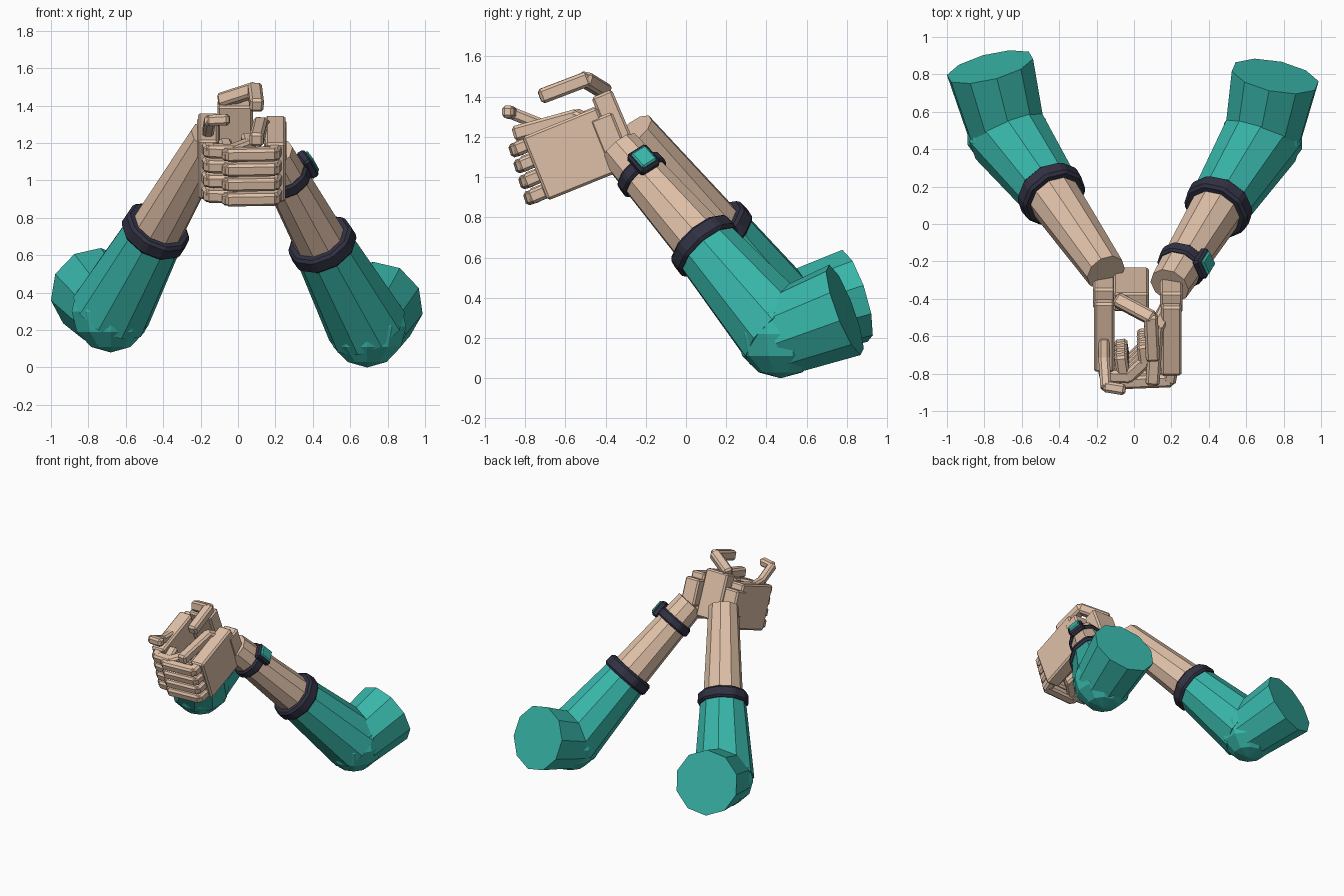
import bpy, bmesh
from mathutils import Vector, Matrix

if "Cube" in bpy.data.objects:
    bpy.data.objects.remove(bpy.data.objects["Cube"])


def material(name, rgb):
    m = bpy.data.materials.new(name)
    m.diffuse_color = (*rgb, 1)
    m.use_nodes = True
    m.node_tree.nodes["Principled BSDF"].inputs["Base Color"].default_value = m.diffuse_color
    return m


SKIN = material("skin", (0.74, 0.53, 0.39))
TEAL = material("sleeve_cloth", (0.04, 0.47, 0.40))
DARK = material("dark_trim", (0.03, 0.03, 0.055))


def frame(center, axis, up):
    # z along the axis, y near up
    z = Vector(axis).normalized()
    y = Vector(up)
    y = (y - z * y.dot(z)).normalized()
    x = y.cross(z)
    m = Matrix((x, y, z)).transposed().to_4x4()
    m.translation = Vector(center)
    return m


def finish(name, bm, mat, bevel=0):
    if bevel:
        bmesh.ops.bevel(bm, geom=bm.edges[:], offset=bevel, segments=1,
                        affect='EDGES', clamp_overlap=True)
    bmesh.ops.recalc_face_normals(bm, faces=bm.faces)
    me = bpy.data.meshes.new(name)
    bm.to_mesh(me)
    bm.free()
    me.materials.append(mat)
    ob = bpy.data.objects.new(name, me)
    bpy.context.collection.objects.link(ob)
    return ob


def add_box(bm, center, axis, up, size):
    m = frame(center, axis, up) @ Matrix.Diagonal((*size, 1))
    bmesh.ops.create_cube(bm, size=1, matrix=m)


def box(name, center, axis, up, size, mat, bevel=0.012):
    bm = bmesh.new()
    add_box(bm, center, axis, up, size)
    return finish(name, bm, mat, bevel)


def tube(name, p0, p1, r0, r1, mat, bevel=0):
    p0, p1 = Vector(p0), Vector(p1)
    bm = bmesh.new()
    bmesh.ops.create_cone(bm, cap_ends=True, segments=10, radius1=r0, radius2=r1,
                          depth=(p1 - p0).length,
                          matrix=frame((p0 + p1) / 2, p1 - p0, (0, 0.3, 1)))
    return finish(name, bm, mat, bevel)


def finger(name, pts, w, up):
    # chain of bevelled blocks, one per bone
    bm = bmesh.new()
    pts = [Vector(p) for p in pts]
    for a, b in zip(pts, pts[1:]):
        add_box(bm, (a + b) / 2, b - a, up, (w, w, (b - a).length + w * 0.5))
    return finish(name, bm, SKIN, 0.014)


def arm(side, shoulder, elbow, cuff, wrist):
    s, e, c, w = map(Vector, (shoulder, elbow, cuff, wrist))
    d = (w - c).normalized()
    tube(side + "_upper_sleeve", e, s, 0.21, 0.24, TEAL)
    tube(side + "_lower_sleeve", e, c, 0.22, 0.165, TEAL)
    bm = bmesh.new()
    bmesh.ops.create_uvsphere(bm, u_segments=10, v_segments=6, radius=0.22,
                              matrix=Matrix.Translation(e))
    finish(side + "_elbow", bm, TEAL)
    tube(side + "_cuff", c - d * 0.045, c + d * 0.045, 0.19, 0.185, DARK, 0.015)
    tube(side + "_forearm", c, w, 0.145, 0.11, SKIN)
    return c, w, d


# Arms
arm("left", (-0.77, 0.84, 0.41), (-0.68, 0.49, 0.30), (-0.44, 0.16, 0.73), (-0.15, -0.26, 1.23))
rc, rw, rd = arm("right", (0.755, 0.79, 0.34), (0.69, 0.47, 0.22),
                 (0.45, 0.09, 0.66), (0.19, -0.33, 1.14))

# Wrist watch on the right arm
wc = rc.lerp(rw, 0.74)
tube("watch_band", wc - rd * 0.035, wc + rd * 0.035, 0.14, 0.135, DARK, 0.012)
out = Vector((0.8, 0, 0.6))
out = (out - rd * out.dot(rd)).normalized()
box("watch_case", wc + out * 0.135, out, rd, (0.12, 0.13, 0.05), DARK)
box("watch_face", wc + out * 0.158, out, rd, (0.09, 0.10, 0.03), TEAL, 0.008)

# Palms and the four wrapped fingers of each hand
LONG = Vector((0, -0.927, -0.375))
HIGH = Vector((0, -0.295, 0.955))
for side, s, c in (("right", 1, Vector((0.20, -0.565, 1.116))),
                   ("left", -1, Vector((-0.16, -0.545, 1.13)))):
    box(side + "_palm", c, LONG, HIGH, (0.11, 0.34, 0.40), SKIN)
    box(side + "_wrist", c - LONG * 0.2 + HIGH * 0.02, LONG, HIGH, (0.12, 0.2, 0.12), SKIN)
    for i in range(4):
        k = c + LONG * 0.19 + HIGH * (0.125 - 0.083 * i)
        if s > 0:
            offs = ((0, 0), (-0.01, 0.06), (-0.25, 0.07), (-0.27, -0.07))
        else:
            offs = ((0, 0), (-0.01, 0.055), (-0.13, 0.06), (-0.22, -0.03), (-0.21, -0.11))
        finger(f"{side}_finger_{i + 1}",
               [k + Vector((s * x, 0, 0)) + LONG * l for x, l in offs], 0.07, HIGH)

# Right thumb lying along the top of the palm
finger("right_thumb", [(0.19, -0.42, 1.24), (0.12, -0.55, 1.30), (0.10, -0.84, 1.22)],
       0.075, HIGH)

# Left index finger reaching forward and hooking inward
finger("left_index_finger", [(-0.16, -0.62, 1.26), (-0.16, -0.72, 1.26),
                             (-0.15, -0.87, 1.32), (-0.06, -0.885, 1.325)], 0.06, (0, 0, 1))

# Hand heel between the palms and the raised thumb on it
box("hand_heel", (-0.015, -0.35, 1.25), (0, -0.39, 0.92), (0, 0.92, 0.39),
    (0.19, 0.11, 0.36), SKIN)
finger("raised_thumb", [(-0.08, -0.41, 1.43), (0.09, -0.50, 1.485), (0.10, -0.71, 1.405)],
       0.075, (0, 0.2, 1))
